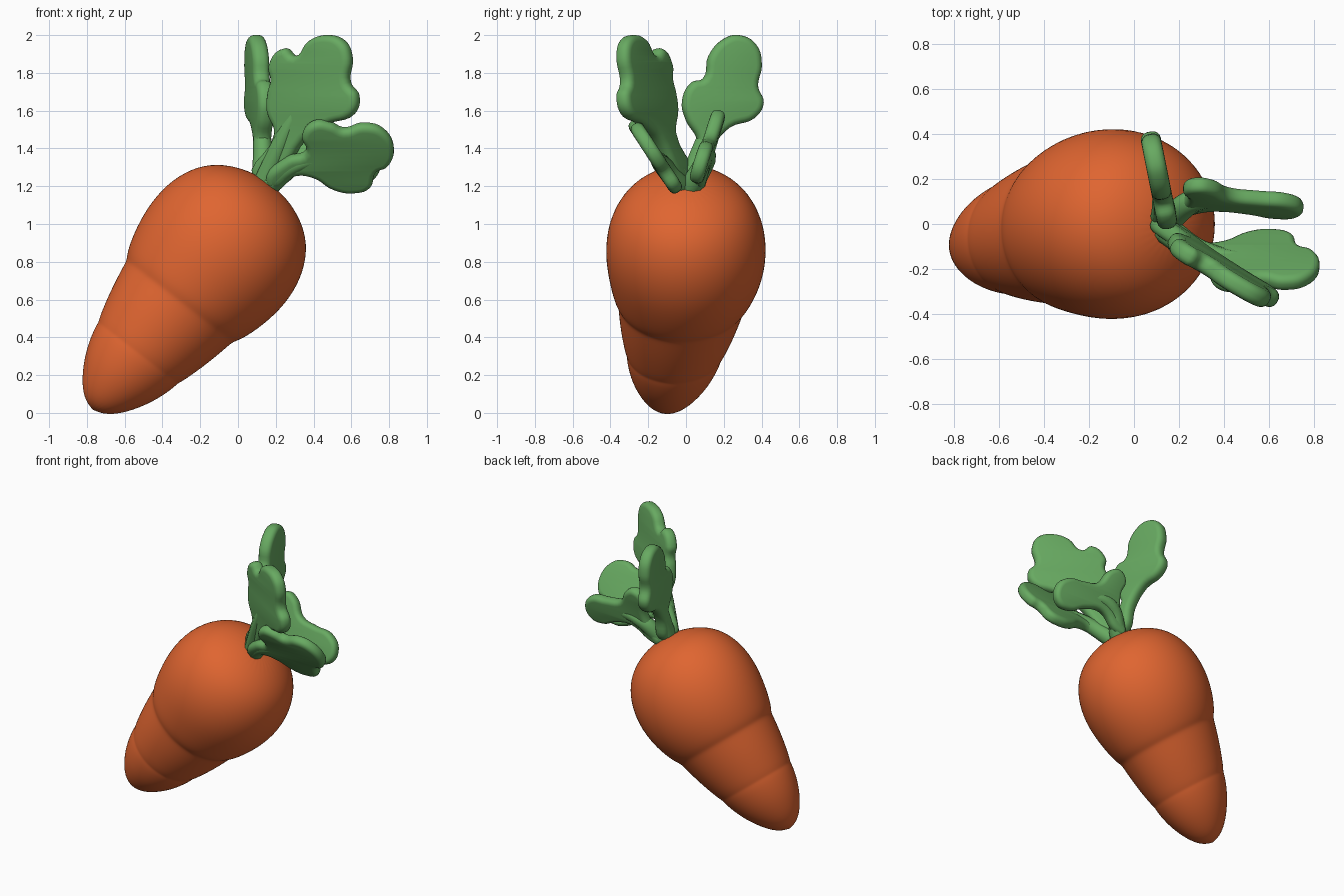
import bpy
import bmesh
import math
from mathutils import Vector, Matrix

old_cube = bpy.data.objects.get("Cube")
if old_cube:
    bpy.data.objects.remove(old_cube, do_unlink=True)


def make_material(name, colour):
    material = bpy.data.materials.new(name)
    material.use_nodes = True
    material.diffuse_color = colour
    material.node_tree.nodes["Principled BSDF"].inputs["Base Color"].default_value = colour
    return material


orange = make_material("carrot orange", (0.74, 0.13, 0.03, 1))
green = make_material("leaf green", (0.137, 0.40, 0.12, 1))


def add_object(name, mesh, material):
    """Link a mesh into the scene with one material and smooth shading."""
    mesh.materials.clear()
    mesh.materials.append(material)
    obj = bpy.data.objects.new(name, mesh)
    bpy.context.collection.objects.link(obj)
    for polygon in mesh.polygons:
        polygon.use_smooth = True
        polygon.material_index = 0
    return obj


def curve_to_mesh(curve):
    """Evaluate a curve and return it as a plain mesh."""
    temporary = bpy.data.objects.new("temporary_curve", curve)
    bpy.context.collection.objects.link(temporary)
    depsgraph = bpy.context.evaluated_depsgraph_get()
    mesh = bpy.data.meshes.new_from_object(temporary.evaluated_get(depsgraph))
    bpy.data.objects.remove(temporary, do_unlink=True)
    return mesh


# Carrot root: rings (distance along axis, radius) swept along a leaning axis
PROFILE = [(0.0, 0.08), (0.07, 0.15), (0.2, 0.227), (0.33, 0.266), (0.36, 0.266),
           (0.385, 0.281), (0.54, 0.325), (0.68, 0.352), (0.715, 0.358),
           (0.75, 0.385), (0.88, 0.428), (1.04, 0.452), (1.2, 0.435),
           (1.34, 0.37), (1.43, 0.27), (1.485, 0.14)]
TIP = Vector((-0.77, 0, 0.05))
AXIS = Vector((0.61, 0, 0.79))
ACROSS = Vector((0.79, 0, -0.61))
SIDE = Vector((0, 1, 0))
SEGMENTS = 28


def axis_point(along):
    """Centre of the root, which bends gently towards the tip."""
    bend = -0.1 * max(0, 1 - along / 0.9)
    shift = 0.02 + 0.02 * min(along, 1)
    return TIP + AXIS * along + ACROSS * shift + SIDE * bend


bm = bmesh.new()
rings = []
for along, radius in PROFILE:
    ring = []
    for i in range(SEGMENTS):
        angle = math.tau * i / SEGMENTS
        offset = ACROSS * math.cos(angle) + SIDE * (0.955 * math.sin(angle))
        ring.append(bm.verts.new(axis_point(along) + offset * radius))
    rings.append(ring)
for lower, upper in zip(rings, rings[1:]):
    for i in range(SEGMENTS):
        j = (i + 1) % SEGMENTS
        bm.faces.new((lower[i], lower[j], upper[j], upper[i]))
for ring, along in ((rings[0], -0.03), (rings[-1], 1.5)):
    pole = bm.verts.new(axis_point(along))
    for i in range(SEGMENTS):
        bm.faces.new((ring[i], ring[(i + 1) % SEGMENTS], pole))
bmesh.ops.recalc_face_normals(bm, faces=bm.faces)
root_mesh = bpy.data.meshes.new("carrot_root")
bm.to_mesh(root_mesh)
bm.free()
root = add_object("carrot_root", root_mesh, orange)
root.modifiers.new("smooth", "SUBSURF").levels = 2
root.modifiers["smooth"].render_levels = 2


# Leaves: rounded, thickened outlines laid into a slanted plane
def add_leaf(name, outline, origin, u_axis, v_axis, thickness=0.075):
    bevel = thickness * 0.4
    curve = bpy.data.curves.new(name, "CURVE")
    curve.dimensions = "2D"
    curve.fill_mode = "BOTH"
    curve.resolution_u = 5
    curve.extrude = thickness / 2 - bevel
    curve.bevel_depth = bevel
    curve.bevel_resolution = 3
    curve.offset = -bevel
    spline = curve.splines.new("BEZIER")
    spline.bezier_points.add(len(outline) - 1)
    spline.use_cyclic_u = True
    for point, (u, v) in zip(spline.bezier_points, outline):
        point.co = (u, v, 0)
        point.handle_left_type = point.handle_right_type = "AUTO"
    mesh = curve_to_mesh(curve)
    u_axis, v_axis = Vector(u_axis), Vector(v_axis)
    normal = u_axis.cross(v_axis).normalized()
    frame = Matrix((u_axis, v_axis, normal)).transposed().to_4x4()
    mesh.transform(Matrix.Translation(origin) @ frame)
    bm = bmesh.new()
    bm.from_mesh(mesh)
    bmesh.ops.remove_doubles(bm, verts=bm.verts, dist=0.0005)
    bmesh.ops.recalc_face_normals(bm, faces=bm.faces)
    bm.to_mesh(mesh)
    bm.free()
    leaf = add_object(name, mesh, green)
    bpy.ops.object.select_all(action="DESELECT")
    leaf.select_set(True)
    bpy.context.view_layer.objects.active = leaf
    bpy.ops.object.shade_smooth_by_angle(angle=math.radians(50))


def add_stalk(name, points, radii):
    """Tapered stem that becomes the midrib of its leaf."""
    curve = bpy.data.curves.new(name, "CURVE")
    curve.dimensions = "3D"
    curve.bevel_depth = 1
    curve.bevel_resolution = 3
    curve.use_fill_caps = True
    spline = curve.splines.new("BEZIER")
    spline.bezier_points.add(len(points) - 1)
    for point, co, radius in zip(spline.bezier_points, points, radii):
        point.co = co
        point.radius = radius
        point.handle_left_type = point.handle_right_type = "AUTO"
    add_object(name, curve_to_mesh(curve), green)


# Upright leaf towards the back
add_leaf("back_leaf",
         [(0.01, 1.22), (0.06, 1.44), (0.0, 1.55), (-0.02, 1.65), (0.03, 1.75),
          (0.09, 1.77), (0.12, 1.89), (0.2, 1.98), (0.28, 2.0), (0.37, 1.95),
          (0.4, 1.84), (0.38, 1.73), (0.41, 1.64), (0.36, 1.56), (0.23, 1.51),
          (0.14, 1.4), (0.09, 1.24)],
         (0.15, 0, 0), (-0.2, 1, 0), (0, 0, 1), 0.09)

# Tall broad leaf towards the front
add_leaf("tall_leaf",
         [(0.09, 1.24), (0.2, 1.48), (0.16, 1.6), (0.165, 1.7), (0.18, 1.76),
          (0.17, 1.84), (0.25, 1.93), (0.31, 1.89), (0.38, 1.97), (0.47, 2.0),
          (0.56, 1.97), (0.6, 1.88), (0.59, 1.75), (0.635, 1.68), (0.61, 1.58),
          (0.48, 1.53), (0.36, 1.45), (0.2, 1.24)],
         (0, 0.19, 0), (1, -0.58, 0), (0, -0.1, 1), 0.085)

# Low leaf reaching sideways in front
add_leaf("low_front_leaf",
         [(0.15, 1.22), (0.26, 1.35), (0.36, 1.39), (0.34, 1.47), (0.4, 1.54),
          (0.49, 1.535), (0.56, 1.505), (0.66, 1.53), (0.77, 1.5), (0.825, 1.4),
          (0.79, 1.31), (0.73, 1.28), (0.7, 1.2), (0.61, 1.17), (0.5, 1.19),
          (0.4, 1.25), (0.3, 1.26), (0.2, 1.2)],
         (0, 0.72, 0), (1, 0, 0), (0, -0.65, 1), 0.075)

# Low leaf reaching sideways behind
add_leaf("low_back_leaf",
         [(0.15, 1.2), (0.21, 1.32), (0.24, 1.45), (0.22, 1.54), (0.28, 1.6),
          (0.36, 1.57), (0.43, 1.47), (0.55, 1.44), (0.68, 1.42), (0.75, 1.34),
          (0.72, 1.24), (0.62, 1.22), (0.5, 1.27), (0.36, 1.29), (0.22, 1.2)],
         (0, -0.29, 0), (1, -0.04, 0), (0, 0.3, 1), 0.075)

# Stalks meeting at the crown
RADII = (0.06, 0.05, 0.02)
add_stalk("back_stalk", [(0.13, 0.01, 1.2), (0.13, 0.09, 1.42), (0.1, 0.23, 1.75)], RADII)
add_stalk("tall_stalk", [(0.13, -0.02, 1.2), (0.23, -0.1, 1.43), (0.39, -0.21, 1.75)], RADII)
add_stalk("low_front_stalk", [(0.15, -0.03, 1.2), (0.32, -0.13, 1.32), (0.6, -0.16, 1.36)], RADII)
add_stalk("low_back_stalk", [(0.16, 0.03, 1.2), (0.3, 0.11, 1.35), (0.55, 0.085, 1.35)], RADII)
